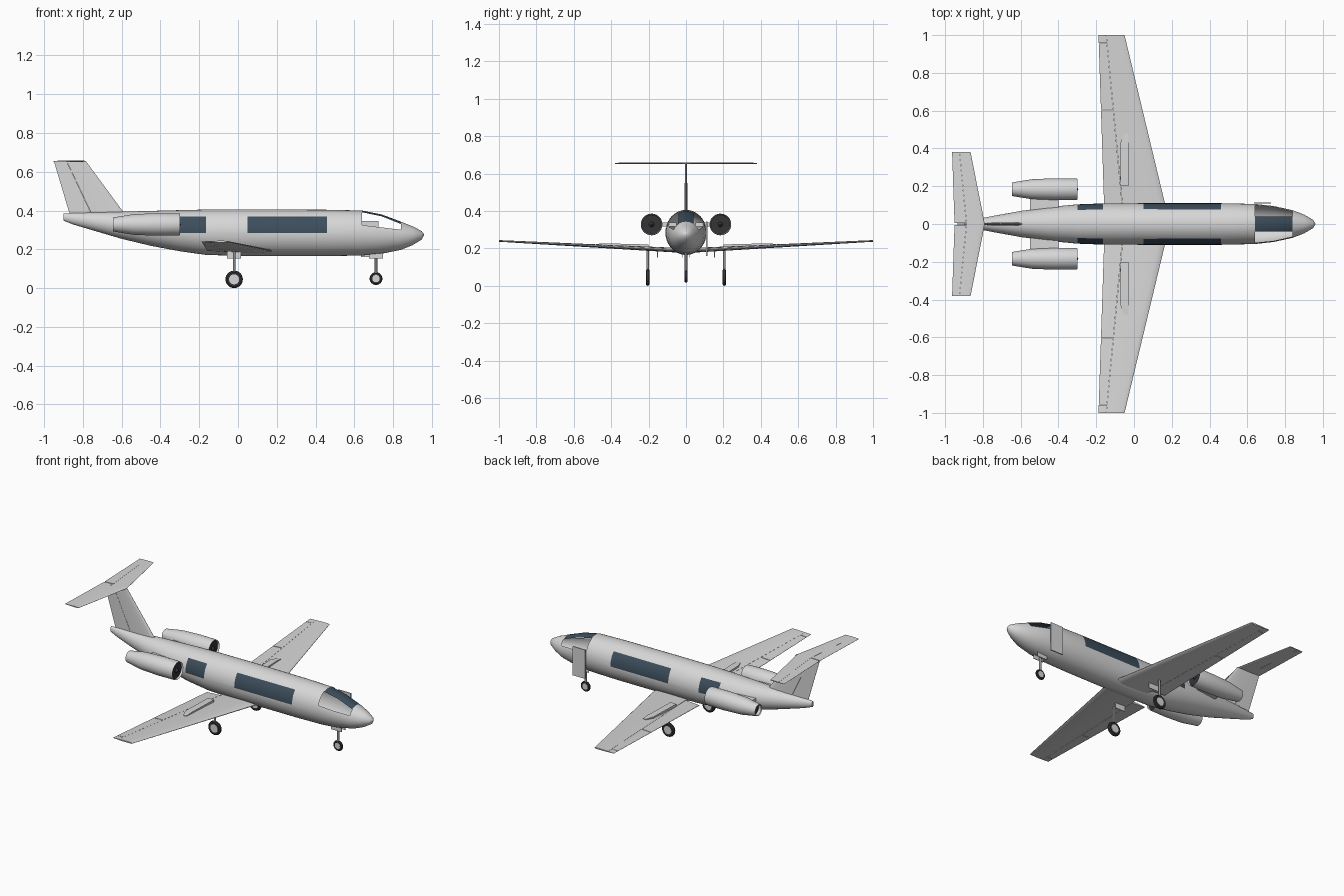
import bpy, bmesh, math
from mathutils import Vector, Matrix

cube = bpy.data.objects.get("Cube")
if cube:
    bpy.data.objects.remove(cube, do_unlink=True)


def material(name, rgb, rough=0.6):
    m = bpy.data.materials.new(name)
    m.use_nodes = True
    m.diffuse_color = (*rgb, 1)
    bsdf = m.node_tree.nodes["Principled BSDF"]
    bsdf.inputs["Base Color"].default_value = (*rgb, 1)
    bsdf.inputs["Roughness"].default_value = rough
    return m


PAINT = material("light_grey_paint", (0.68, 0.68, 0.68))
GLASS = material("slate_glass", (0.045, 0.075, 0.105))
DARK = material("dark_rubber", (0.035, 0.035, 0.04))
METAL = material("mid_grey_metal", (0.3, 0.3, 0.3))


def finish(name, bm, mats, angle=35, recalc=True):
    if recalc:
        bmesh.ops.recalc_face_normals(bm, faces=bm.faces)
    me = bpy.data.meshes.new(name)
    bm.to_mesh(me)
    bm.free()
    ob = bpy.data.objects.new(name, me)
    bpy.context.collection.objects.link(ob)
    for m in mats:
        me.materials.append(m)
    bpy.ops.object.select_all(action='DESELECT')
    ob.select_set(True)
    bpy.context.view_layer.objects.active = ob
    bpy.ops.object.shade_smooth_by_angle(angle=math.radians(angle))
    return ob


def loft(bm, rings, caps=True):
    """Skin a list of closed rings of points."""
    vs = [[bm.verts.new(p) for p in r] for r in rings]
    n = len(vs[0])
    for a, b in zip(vs, vs[1:]):
        for i in range(n):
            bm.faces.new((a[i], a[(i + 1) % n], b[(i + 1) % n], b[i]))
    if caps:
        bm.faces.new(vs[0])
        bm.faces.new(vs[-1])


def oval(x, y, z, ry, rz, n=40):
    return [(x, y + ry * math.cos(2 * math.pi * i / n), z + rz * math.sin(2 * math.pi * i / n))
            for i in range(n)]


def box(name, lo, hi, mat):
    bm = bmesh.new()
    bmesh.ops.create_cube(bm, size=1)
    lo, hi = Vector(lo), Vector(hi)
    for v in bm.verts:
        v.co = Vector(a * b for a, b in zip(v.co, hi - lo)) + (lo + hi) / 2
    return finish(name, bm, [mat])


def cylinder(bm, radius, depth, at, axis, segs=24):
    rot = Matrix.Rotation(math.pi / 2, 4, axis) if axis else Matrix()
    return bmesh.ops.create_cone(bm, cap_ends=True, segments=segs, radius1=radius, radius2=radius,
                                 depth=depth, matrix=Matrix.Translation(at) @ rot)


# Fuselage: station x, bottom z, top z, half width
STATIONS = [(0.96, 0.273, 0.277, 0.002), (0.948, 0.25, 0.294, 0.022), (0.9, 0.221, 0.319, 0.05),
            (0.84, 0.197, 0.343, 0.073), (0.74, 0.177, 0.38, 0.095), (0.64, 0.168, 0.4, 0.106),
            (0.46, 0.165, 0.404, 0.11), (0.05, 0.165, 0.406, 0.11), (-0.165, 0.171, 0.405, 0.109),
            (-0.3, 0.19, 0.402, 0.104), (-0.45, 0.218, 0.398, 0.09), (-0.6, 0.254, 0.394, 0.069),
            (-0.75, 0.298, 0.39, 0.042), (-0.85, 0.328, 0.387, 0.022), (-0.9, 0.348, 0.384, 0.01)]
bm = bmesh.new()
loft(bm, [oval(x, 0, (b + t) / 2, w, (t - b) / 2) for x, b, t, w in STATIONS])
bmesh.ops.recalc_face_normals(bm, faces=bm.faces)


def between(f, lo, hi):
    return lo < f.calc_center_median().x < hi


def cut(x0, x1, co, no):
    faces = [f for f in bm.faces if between(f, x0, x1)]
    geom = faces + list({e for f in faces for e in f.edges}) + list({v for f in faces for v in f.verts})
    bmesh.ops.bisect_plane(bm, geom=geom, plane_co=co, plane_no=no, dist=1e-5)


WINDOWS = [(0.05, 0.46), (-0.3, -0.165)]
for x0, x1 in WINDOWS:
    for z in (0.285, 0.37):
        cut(x0, x1, (0, 0, z), (0, 0, 1))
cut(0.64, 0.84, (0.64, 0, 0.325), (0.12, 0, 1))
for y in (-0.04, 0.04):
    cut(0.64, 0.84, (0, y, 0), (0, 1, 0))
# Cabin windows, windscreen strip and open cockpit sides
opening = []
for f in bm.faces:
    c = f.calc_center_median()
    if any(a < c.x < b for a, b in WINDOWS) and 0.285 < c.z < 0.37:
        f.material_index = 1
    elif 0.64 < c.x < 0.84 and c.z > 0.325 - 0.12 * (c.x - 0.64):
        if abs(c.y) < 0.04:
            f.material_index = 1
        else:
            opening.append(f)
bmesh.ops.delete(bm, geom=opening, context='FACES')
finish("fuselage", bm, [PAINT, GLASS], recalc=False)

# Cabin door hanging on the far side
box("cabin_door", (0.635, 0.108, 0.16), (0.725, 0.115, 0.345), PAINT)


# Flying surfaces: section = span, leading x, trailing x, offset, thickness
def surface(name, root, tip, s0, s1, f0, f1, place, sharp=40):
    bm = bmesh.new()
    rings = []
    for s in (s0, s1):
        k = (s - root[0]) / (tip[0] - root[0])
        _, le, te, off, th = [a + (b - a) * k for a, b in zip(root, tip)]
        fr = [f0 + (f1 - f0) * u for u in (0, 0.04, 0.15, 0.35, 0.6, 0.8, 1)]
        half = [th * (0.04 + 1.3 * (math.sqrt(f) - f)) for f in fr]
        pts = [(f, h) for f, h in zip(fr, half)] + [(f, -h) for f, h in reversed(list(zip(fr, half)))]
        rings.append([place(le + (te - le) * f, s, off + h) for f, h in pts])
    loft(bm, rings)
    return finish(name, bm, [PAINT], sharp)


WING = ((0.0, 0.19, -0.155, 0.188, 0.036), (1.0, -0.05, -0.188, 0.24, 0.012))
TAIL = ((0.0, -0.79, -0.95, 0.655, 0.012), (0.38, -0.865, -0.963, 0.655, 0.008))
FIN = ((0.37, -0.575, -0.865, 0, 0.026), (0.655, -0.785, -0.95, 0, 0.014))

for side, label in ((1, "far"), (-1, "near")):
    def flat(x, s, h, k=side):
        return (x, k * s, h)

    # Wing with flap, aileron and tip panel
    surface(label + "_wing", *WING, 0.0, 1.0, 0, 0.7, flat)
    for part, a, b in (("flap", 0.09, 0.602), ("aileron", 0.606, 0.955), ("tip_panel", 0.958, 1.0)):
        surface(f"{label}_{part}", *WING, a, b, 0.705, 1, flat)
    surface(label + "_tailplane", *TAIL, 0.0, 0.38, 0, 0.6, flat)
    surface(label + "_elevator", *TAIL, 0.004, 0.38, 0.605, 1, flat)

    # Raised spoiler strip, tapered at its outer end
    bm = bmesh.new()
    loft(bm, [[(x, side * s, z) for x, z in ((a, lo), (-0.03, lo), (-0.03, hi), (a, hi))]
              for s, a, lo, hi in ((0.2, -0.072, 0.2, 0.221), (0.43, -0.072, 0.21, 0.227),
                                   (0.48, -0.052, 0.212, 0.224))])
    finish(label + "_spoiler", bm, [PAINT])

    # Engine nacelle with a hollow intake, fan, spinner and exhaust
    ey, ez = side * 0.184, 0.328
    bm = bmesh.new()
    loft(bm, [oval(x, ey, ez, r, r, 32) for x, r in
              ((-0.325, 0.05), (-0.303, 0.052), (-0.298, 0.055), (-0.31, 0.057), (-0.42, 0.058),
               (-0.54, 0.053), (-0.645, 0.036), (-0.64, 0.032), (-0.61, 0.034))], caps=False)
    finish(label + "_engine_nacelle", bm, [PAINT])
    bm = bmesh.new()
    for x, r in ((-0.315, 0.051), (-0.615, 0.0345)):
        cylinder(bm, r, 0.012, (x, ey, ez), 'Y', 32)
    finish(label + "_engine_fan", bm, [DARK])
    bm = bmesh.new()
    loft(bm, [oval(x, ey, ez, r, r, 16) for x, r in ((-0.31, 0.014), (-0.3, 0.009), (-0.295, 0.002))])
    finish(label + "_engine_spinner", bm, [DARK])
    box(label + "_engine_pylon", (-0.55, min(side * 0.05, side * 0.14), 0.318),
        (-0.4, max(side * 0.05, side * 0.14), 0.338), PAINT)

# Fin and rudder
for name, f0, f1 in (("fin", 0, 0.6), ("rudder", 0.605, 1)):
    surface(name, *FIN, 0.37, 0.655, f0, f1, lambda x, s, h: (x, h, s))


# Landing gear: wheel, hub, strut and bay doors
def gear(name, x, y, z, r, width, top, door_y):
    bm = bmesh.new()
    loft(bm, [[(x + k * r * math.cos(a), y + w * width, z + k * r * math.sin(a))
               for a in (2 * math.pi * i / 28 for i in range(28))]
              for w, k in ((-0.4, 0.6), (-0.5, 0.8), (-0.3, 0.96), (0, 1), (0.3, 0.96), (0.5, 0.8), (0.4, 0.6))])
    finish(name + "_tyre", bm, [DARK])
    bm = bmesh.new()
    cylinder(bm, r * 0.58, width * 0.96, (x, y, z), 'X')
    finish(name + "_hub", bm, [PAINT])
    bm = bmesh.new()
    cylinder(bm, 0.007, top - z, (x, y, (top + z) / 2), None, 12)
    finish(name + "_strut", bm, [METAL])
    for i, d in enumerate(door_y):
        box(f"{name}_bay_door_{i + 1}", (x - 0.036, d - 0.002, 0.152), (x + 0.036, d + 0.002, 0.19), PAINT)


gear("nose_gear", 0.712, 0, 0.049, 0.033, 0.015, 0.18, (-0.018, 0.018))
for side, label in ((1, "far"), (-1, "near")):
    gear(label + "_main_gear", -0.02, side * 0.205, 0.045, 0.045, 0.02, 0.2, (side * 0.152,))
